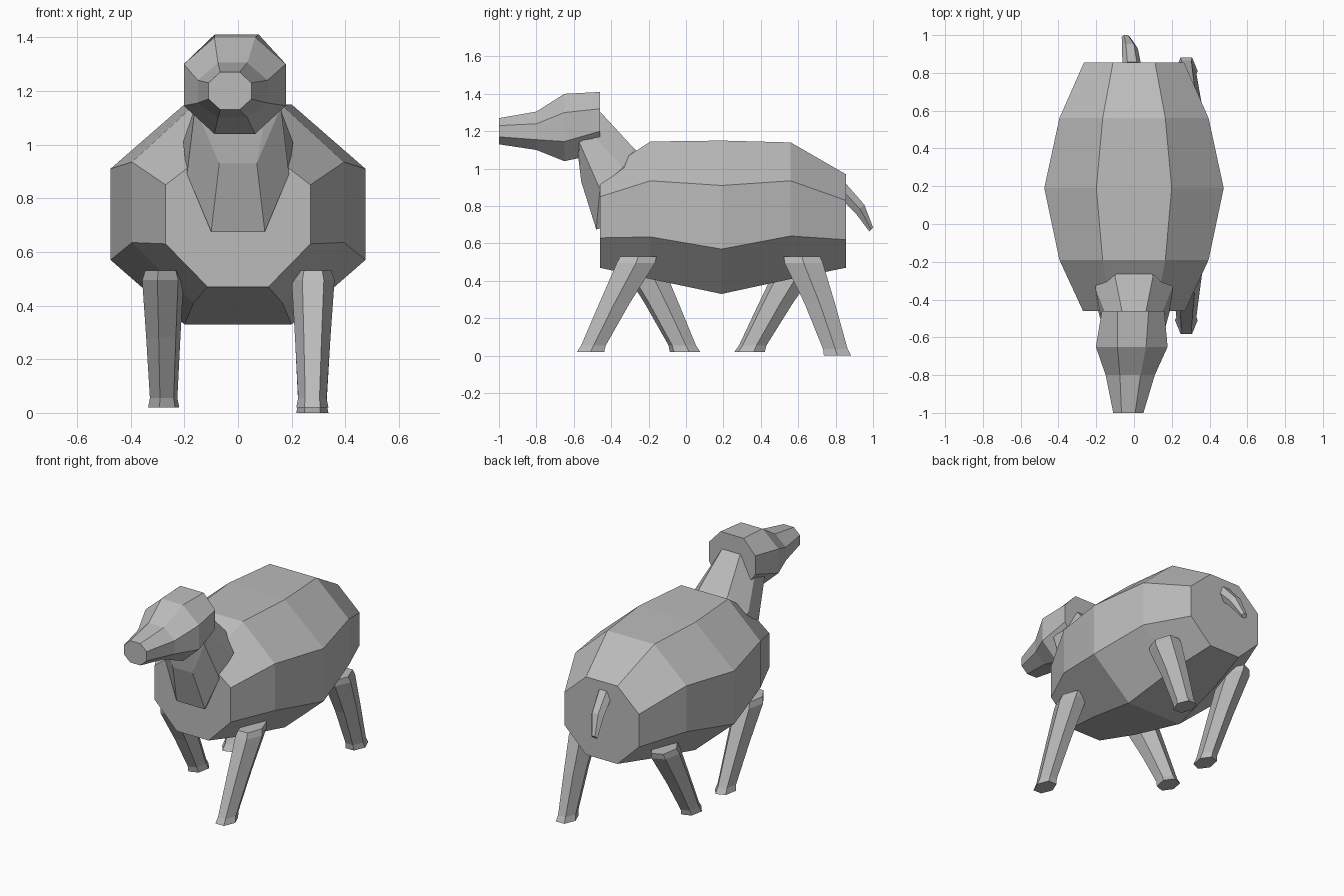
import bpy, bmesh
from math import sin, cos, pi, radians
from mathutils import Vector

cube = bpy.data.objects.get("Cube")
if cube:
    bpy.data.objects.remove(cube, do_unlink=True)

grey = bpy.data.materials.new("plain_grey")
grey.use_nodes = True
grey.diffuse_color = (0.5, 0.5, 0.5, 1)
grey.node_tree.nodes["Principled BSDF"].inputs["Base Color"].default_value = (0.5, 0.5, 0.5, 1)


def loft(name, rings):
    """Skin a list of equal-length point rings and cap both ends."""
    bm = bmesh.new()
    rows = [[bm.verts.new(p) for p in ring] for ring in rings]
    for a, b in zip(rows, rows[1:]):
        for i in range(len(a)):
            j = (i + 1) % len(a)
            bm.faces.new((a[i], a[j], b[j], b[i]))
    bm.faces.new(rows[0])
    bm.faces.new(rows[-1])
    bmesh.ops.recalc_face_normals(bm, faces=bm.faces)
    mesh = bpy.data.meshes.new(name)
    bm.to_mesh(mesh)
    bm.free()
    mesh.materials.append(grey)
    obj = bpy.data.objects.new(name, mesh)
    bpy.context.collection.objects.link(obj)
    return obj


def mirrored(half, cx=0.0):
    """Close a half outline (bottom to top) across the plane x = cx."""
    right = [(cx + x, y, z) for x, y, z in half]
    left = [(cx - x, y, z) for x, y, z in reversed(half)]
    return right + left


def octagon(y, width, heights, cx=0.0, inner=0.42):
    """Upright eight-sided ring from four heights, bottom to top."""
    xs = (width * inner, width, width, width * inner)
    return mirrored([(x, y, z) for x, z in zip(xs, heights)], cx)


# Barrel body
loft("body", [
    octagon(-0.46, 0.27, (0.47, 0.63, 0.85, 0.97)),
    octagon(-0.19, 0.395, (0.41, 0.635, 0.935, 1.145)),
    octagon(0.19, 0.475, (0.33, 0.57, 0.91, 1.15)),
    octagon(0.56, 0.395, (0.41, 0.64, 0.935, 1.14)),
    octagon(0.855, 0.265, (0.47, 0.62, 0.83, 0.97)),
])

# Head tapering to the snout
loft("head", [
    octagon(-0.46, 0.165, (1.08, 1.2, 1.32, 1.41), -0.005, 0.5),
    octagon(-0.65, 0.19, (1.04, 1.145, 1.3, 1.4), -0.012, 0.4),
    octagon(-0.80, 0.13, (1.10, 1.155, 1.24, 1.305), -0.02),
    octagon(-1.0, 0.08, (1.13, 1.17, 1.23, 1.27), -0.03, 0.45),
])

# Neck with its deep chest
loft("neck", [
    mirrored([(0.09, -0.40, 0.70), (0.17, -0.35, 0.88), (0.18, -0.26, 0.98), (0.09, -0.22, 1.05)]),
    mirrored([(0.10, -0.48, 0.675), (0.19, -0.46, 0.89), (0.205, -0.34, 1.01), (0.10, -0.28, 1.11)]),
    mirrored([(0.07, -0.56, 0.93), (0.16, -0.57, 1.14), (0.14, -0.5, 1.18), (0.065, -0.455, 1.30)]),
    mirrored([(0.10, -0.58, 1.09), (0.12, -0.58, 1.16), (0.10, -0.54, 1.22), (0.05, -0.50, 1.31)]),
])


# Walking legs, each a bent six-sided post with a hoof
def leg(name, side, top_y, foot_y, sole, turn):
    def ring(t, z, rx, ry):
        x = side * (0.28 - 0.003 * t)
        y = top_y + (foot_y - top_y) * t
        return [(x + rx * cos(a), y + ry * sin(a), z)
                for a in (radians(turn) + k * pi / 3 for k in range(6))]
    loft(name, [
        ring(0.0, 0.53, 0.068, 0.112),
        ring(0.05, 0.495, 0.08, 0.118),
        ring(0.5, 0.28, 0.066, 0.094),
        ring(0.94, sole + 0.035, 0.053, 0.076),
        ring(1.0, sole, 0.06, 0.084),
    ])


leg("front_left_leg", 1, -0.255, -0.51, 0.02, 0)
leg("front_right_leg", -1, -0.255, -0.005, 0.02, 15)
leg("hind_left_leg", 1, 0.62, 0.81, 0.0, 0)
leg("hind_right_leg", -1, 0.62, 0.34, 0.02, 15)

# Drooping tail
tail = []
for centre, rx, r in (((-0.01, 0.83, 0.89), 0.05, 0.045),
                      ((-0.022, 0.93, 0.785), 0.042, 0.038),
                      ((-0.043, 0.99, 0.675), 0.022, 0.017)):
    across = Vector((0, 0.7, 0.7))
    tail.append([Vector(centre) + Vector((rx * cos(a), 0, 0)) + across * r * sin(a)
                 for a in (k * pi / 3 for k in range(6))])
loft("tail", tail)
